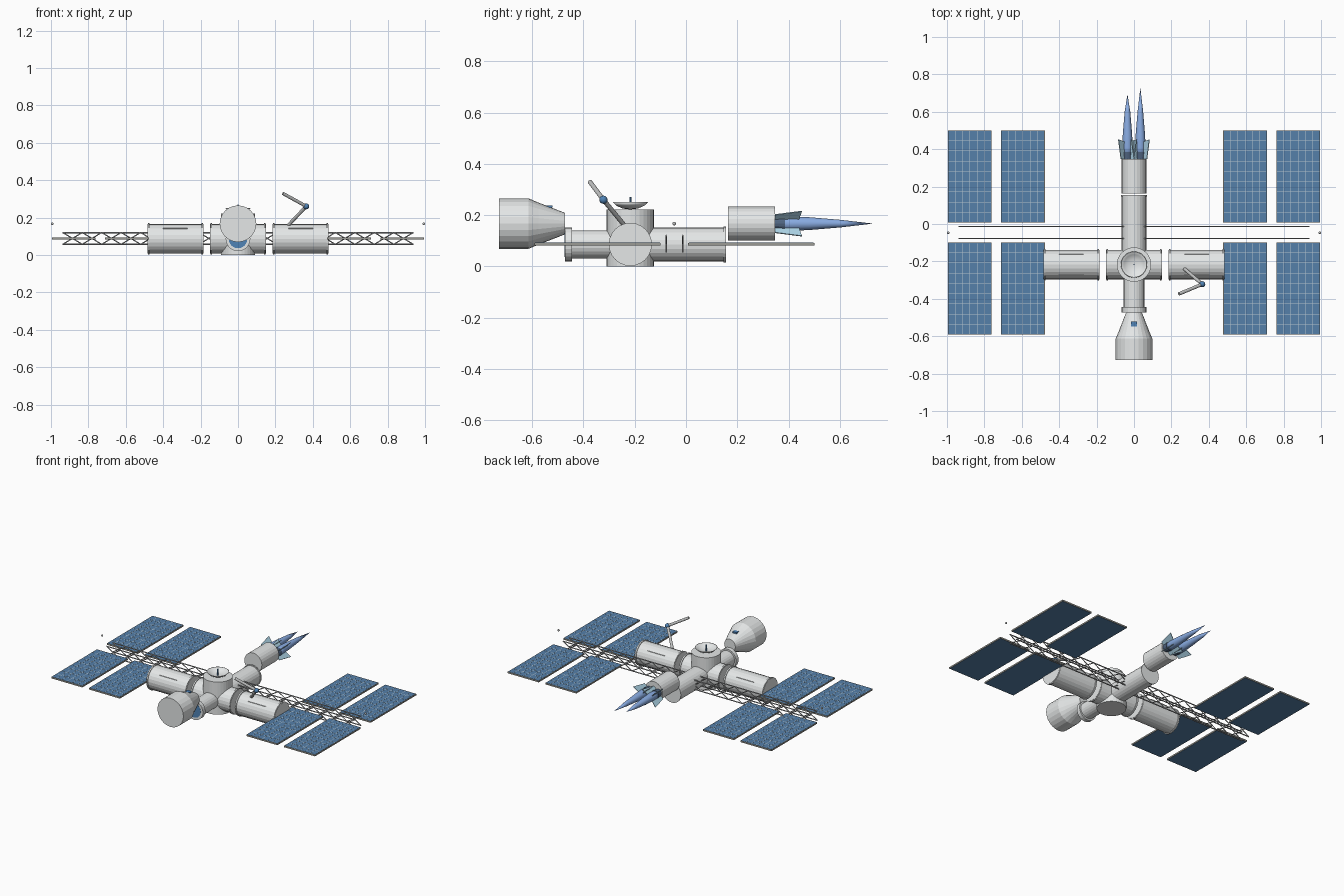
import bpy, bmesh, math
from mathutils import Vector

cube = bpy.data.objects.get("Cube")
if cube:
    bpy.data.objects.remove(cube)


def material(name, rgb):
    m = bpy.data.materials.new(name)
    m.use_nodes = True
    m.diffuse_color = (*rgb, 1)
    m.node_tree.nodes["Principled BSDF"].inputs["Base Color"].default_value = (*rgb, 1)
    return m


HULL = material("hull light grey", (0.78, 0.80, 0.80))
TRIM = material("trim grey", (0.52, 0.53, 0.53))
METAL = material("truss grey", (0.42, 0.43, 0.44))
CELL = material("solar blue", (0.09, 0.215, 0.40))
GRID = material("cell line blue", (0.50, 0.60, 0.68))
FRAME = material("panel frame grey", (0.33, 0.33, 0.30))
GLASS = material("window blue", (0.08, 0.23, 0.47))
PLUME = material("plume blue", (0.25, 0.41, 0.76))
FIN = material("fin pale blue", (0.42, 0.66, 0.80))
NOZZLE = material("nozzle dark blue", (0.08, 0.13, 0.22))


def finish(name, bm, mat, smooth=False):
    bmesh.ops.recalc_face_normals(bm, faces=bm.faces)
    me = bpy.data.meshes.new(name)
    bm.to_mesh(me)
    bm.free()
    me.materials.append(mat)
    for p in me.polygons:
        p.use_smooth = smooth
    ob = bpy.data.objects.new(name, me)
    bpy.context.collection.objects.link(ob)


def add_rod(bm, a, b, r1, r2=None, sides=6):
    """Cone or cylinder between two points."""
    a, b = Vector(a), Vector(b)
    d = b - a
    mat = d.to_track_quat('Z', 'Y').to_matrix().to_4x4()
    mat.translation = (a + b) / 2
    bmesh.ops.create_cone(bm, cap_ends=True, segments=sides, radius1=r1,
                          radius2=r1 if r2 is None else r2, depth=d.length, matrix=mat)


def rod(name, a, b, r, mat, r2=None, sides=24):
    bm = bmesh.new()
    add_rod(bm, a, b, r, r2, sides)
    finish(name, bm, mat)


def lathe(name, profile, origin, axis, mat, sides=24, smooth=False):
    """Spin (radius, height) pairs around an axis through origin."""
    bm = bmesh.new()
    q = Vector(axis).to_track_quat('Z', 'Y')
    vs = [bm.verts.new(Vector(origin) + q @ Vector((r, 0, h))) for r, h in profile]
    es = [bm.edges.new(p) for p in zip(vs, vs[1:])]
    bmesh.ops.spin(bm, geom=vs + es, cent=origin, axis=axis, angle=math.tau, steps=sides)
    bmesh.ops.remove_doubles(bm, verts=bm.verts, dist=0.0005)
    finish(name, bm, mat, smooth)


def add_box(bm, c, s):
    v = bmesh.ops.create_cube(bm, size=1)["verts"]
    bmesh.ops.scale(bm, verts=v, vec=s)
    bmesh.ops.translate(bm, verts=v, vec=c)


def box(name, c, s, mat):
    bm = bmesh.new()
    add_box(bm, c, s)
    finish(name, bm, mat)


def ball(name, c, r, mat):
    bm = bmesh.new()
    bmesh.ops.create_uvsphere(bm, u_segments=12, v_segments=8, radius=r)
    bmesh.ops.translate(bm, verts=bm.verts, vec=c)
    finish(name, bm, mat, True)


HY, HZ = -0.217, 0.086   # hub centre
UP = 0.167               # height of the docked craft

# Hub with dish and feed
rod("hub", (0, HY, 0), (0, HY, 0.222), 0.092, HULL, sides=32)
lathe("dish", [(0, 0.222), (0.03, 0.226), (0.055, 0.237), (0.07, 0.252),
               (0.067, 0.252), (0.053, 0.239), (0.03, 0.229), (0, 0.226)],
      (0, HY, 0), (0, 0, 1), HULL, 32, True)
rod("dish_feed", (0, HY, 0.225), (0, HY, 0.27), 0.004, GLASS, sides=8)

# Cross modules with end rings and hand rails, separated by open gaps
rod("cross_module", (-0.15, HY, HZ), (0.15, HY, HZ), 0.079, HULL)
for side, label in ((1, "left"), (-1, "right")):
    rod(label + "_module", (side * 0.184, HY, HZ), (side * 0.484, HY, HZ), 0.079, HULL)
    for x in (0.143, 0.191, 0.477):
        rod(label + "_module_ring", (side * (x - 0.005), HY, HZ),
            (side * (x + 0.005), HY, HZ), 0.084, HULL)
    bm = bmesh.new()
    for a in (math.radians(45), math.radians(135)):
        y, z = HY + 0.08 * math.cos(a), HZ + 0.08 * math.sin(a)
        add_rod(bm, (side * 0.27, y, z), (side * 0.40, y, z), 0.003)
    finish(label + "_hand_rails", bm, HULL)

# Rear modules
rod("rear_module", (0, HY, HZ), (0, 0.153, HZ), 0.066, HULL)
rod("rear_module_ring", (0, 0.146, HZ), (0, 0.155, HZ), 0.07, HULL)
rod("engine_module", (0, 0.163, UP), (0, 0.347, UP), 0.066, HULL)

# Front docking port and capsule
rod("front_module", (0, HY, HZ), (0, -0.445, HZ), 0.055, HULL)
rod("docking_ring", (0, -0.472, HZ), (0, -0.445, HZ), 0.066, HULL)
rod("docking_hatch", (0, -0.473, HZ), (0, -0.468, HZ), 0.05, GLASS)
lathe("capsule", [(0, -0.728), (0.098, -0.728), (0.098, -0.613), (0.082, -0.575),
                  (0.042, -0.472), (0, -0.472)], (0, 0, UP), (0, 1, 0), HULL)
box("capsule_window", (0, -0.534, UP + 0.067), (0.03, 0.026, 0.009), GLASS)

# Engines: nozzle, plume and four diagonal fins each
FIN_SHAPE = ((0.015, 0.347), (0.05, 0.347), (0.069, 0.452), (0.022, 0.44))
for x, tip in ((0.034, 0.729), (-0.035, 0.694)):
    rod("engine_nozzle", (x, 0.345, UP), (x, 0.385, UP), 0.025, NOZZLE, 0.029, 16)
    lathe("engine_plume", [(0, 0.36), (0.024, 0.36), (0.028, 0.41), (0.025, 0.48),
                           (0.015, 0.6), (0, tip)], (x, 0, UP), (0, 1, 0), PLUME, 12, True)
    bm = bmesh.new()
    for k in range(4):
        a = math.radians(45 + 90 * k)
        out = Vector((math.cos(a), 0, math.sin(a)))
        thick = Vector((-math.sin(a), 0, math.cos(a))) * 0.004
        f = bm.faces.new([bm.verts.new(Vector((x, y, UP)) + out * r - thick / 2)
                          for r, y in FIN_SHAPE])
        geom = bmesh.ops.extrude_face_region(bm, geom=[f])["geom"]
        moved = [v for v in geom if isinstance(v, bmesh.types.BMVert)]
        bmesh.ops.translate(bm, verts=moved, vec=thick)
    finish("engine_fins", bm, FIN)

# Two flat lattice trusses
BAYS, HALF, LOW, HIGH = 18, 0.937, 0.057, 0.12
for label, y in (("front", -0.077), ("rear", -0.013)):
    bm = bmesh.new()
    for z in (LOW, HIGH):
        add_rod(bm, (-HALF, y, z), (HALF, y, z), 0.004)
    step = 2 * HALF / BAYS
    for i in range(BAYS):
        x = -HALF + i * step
        add_rod(bm, (x, y, LOW), (x + step, y, HIGH), 0.003)
        add_rod(bm, (x, y, HIGH), (x + step, y, LOW), 0.003)
    finish(label + "_truss", bm, METAL)

# Solar panels: frame, cell sheets and raised cell lines
W, L, PZ, COLS, ROWS = 0.234, 0.492, 0.087, 6, 9
for x in (-0.878, -0.594, 0.594, 0.878):
    for y in (0.254, -0.345):
        box("panel_frame", (x, y, PZ), (W, L, 0.010), FRAME)
        for s in (1, -1):
            box("solar_cells", (x, y, PZ + s * 0.0045), (W - 0.006, L - 0.006, 0.002), CELL)
        bm = bmesh.new()
        for i in range(1, COLS):
            add_box(bm, (x - W / 2 + i * W / COLS, y, PZ + 0.0055), (0.0026, L - 0.008, 0.001))
        for j in range(1, ROWS):
            add_box(bm, (x, y - L / 2 + j * L / ROWS, PZ + 0.0055), (W - 0.008, 0.0026, 0.001))
        finish("cell_lines", bm, GRID)

# Marker lights beyond the truss ends
for side in (1, -1):
    ball("marker_light", (side * 0.993, -0.046, UP), 0.007, TRIM)

# Robot arm
base, elbow, tip = (0.27, -0.24, 0.16), (0.365, -0.322, 0.26), (0.24, -0.374, 0.329)
rod("arm_lower", base, elbow, 0.009, TRIM, sides=12)
rod("arm_upper", elbow, tip, 0.009, TRIM, sides=12)
ball("arm_elbow", elbow, 0.016, GLASS)
